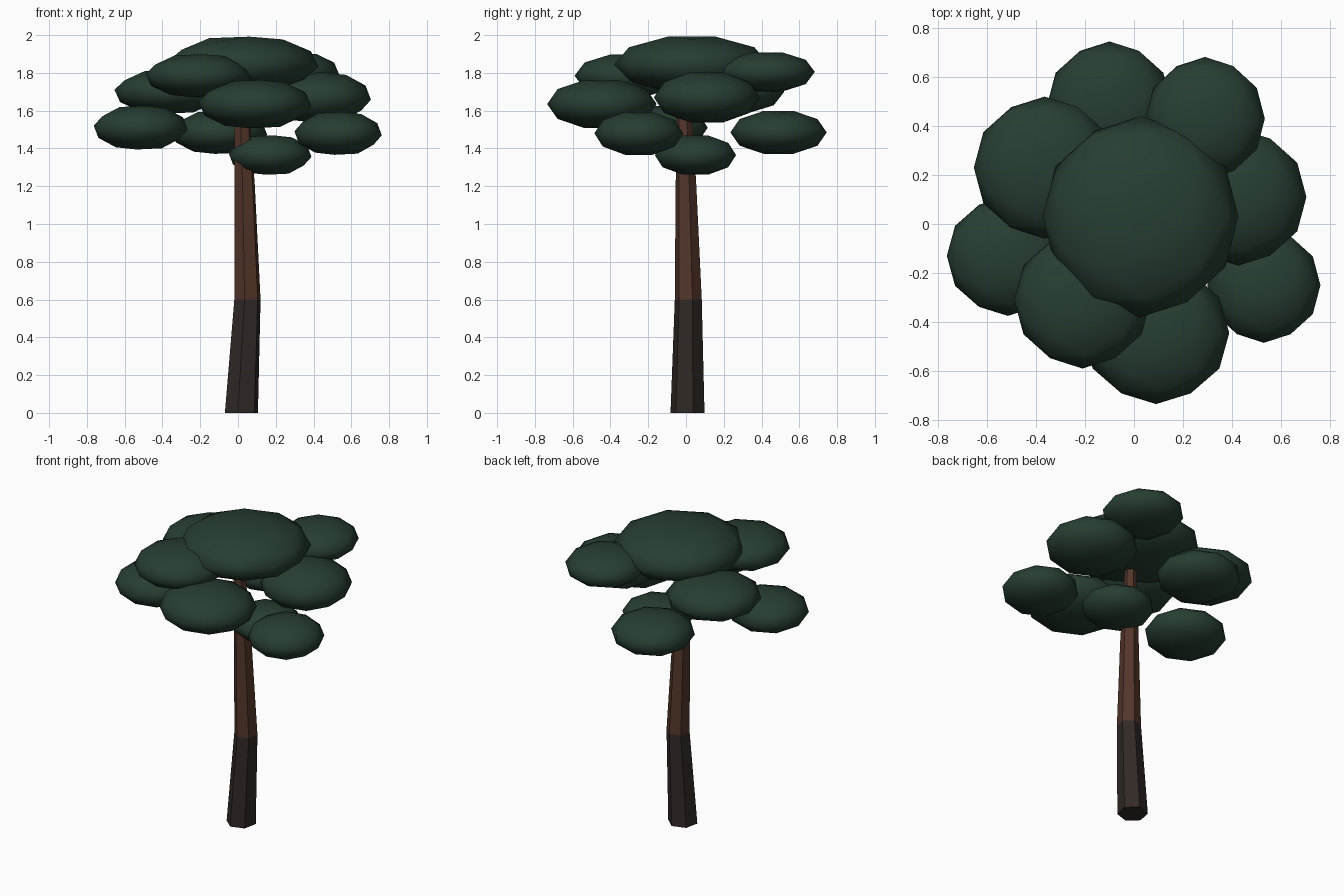
import bpy, bmesh, math
from mathutils import Matrix, Vector

if "Cube" in bpy.data.objects:
    bpy.data.objects.remove(bpy.data.objects["Cube"])


def material(name, rgb):
    m = bpy.data.materials.new(name)
    m.diffuse_color = (*rgb, 1)
    m.use_nodes = True
    m.node_tree.nodes["Principled BSDF"].inputs["Base Color"].default_value = m.diffuse_color
    return m


def finish(bm, name, mat):
    bmesh.ops.recalc_face_normals(bm, faces=bm.faces)
    me = bpy.data.meshes.new(name)
    bm.to_mesh(me)
    bm.free()
    me.materials.append(mat)
    ob = bpy.data.objects.new(name, me)
    bpy.context.collection.objects.link(ob)
    return ob


def tapered_stem(name, rings, mat, sides=6):
    """Loft of (x, y, z, radius) rings, capped at both ends."""
    bm = bmesh.new()
    loops = []
    for x, y, z, r in rings:
        loops.append([bm.verts.new((x + r * math.cos(a), y + r * math.sin(a), z))
                      for a in (math.tau * (i + 0.3) / sides for i in range(sides))])
    for low, high in zip(loops, loops[1:]):
        for i in range(sides):
            j = (i + 1) % sides
            bm.faces.new((low[i], low[j], high[j], high[i]))
    bm.faces.new(loops[0])
    bm.faces.new(loops[-1])
    return finish(bm, name, mat)


def leaf_clump(name, centre, size, mat):
    """Flattened low-poly ball with an edge, not a corner, at the top."""
    bm = bmesh.new()
    bmesh.ops.create_icosphere(bm, subdivisions=2, radius=1)
    bm.transform(Matrix.Translation(Vector(centre))
                 @ Matrix.Diagonal((*size, 1))
                 @ Matrix.Rotation(math.radians(31.72), 4, 'Y'))
    for f in bm.faces:
        f.smooth = True
    return finish(bm, name, mat)


dark_bark = material("dark_bark", (0.030, 0.022, 0.019))
red_bark = material("red_bark", (0.085, 0.036, 0.022))
needles = material("needles", (0.020, 0.048, 0.032))

# Trunk
tapered_stem("lower_trunk", [(0.018, 0.008, 0, 0.092), (0.050, 0.012, 0.6, 0.073)], dark_bark)
tapered_stem("upper_trunk", [(0.050, 0.012, 0.6, 0.073), (0.036, 0.0, 1.2, 0.056),
                             (0.015, -0.012, 1.75, 0.035)], red_bark)

# Foliage: centre, then half sizes
clumps = {
    "crown_top": ((0.027, 0.03, 1.845), (0.402, 0.41, 0.155)),
    "crown_back": ((-0.10, 0.49, 1.485), (0.255, 0.255, 0.12)),
    "crown_back_right": ((0.29, 0.43, 1.805), (0.245, 0.252, 0.11)),
    "crown_right": ((0.425, 0.11, 1.67), (0.28, 0.28, 0.14)),
    "crown_front_right": ((0.53, -0.25, 1.48), (0.232, 0.235, 0.12)),
    "crown_front": ((0.09, -0.445, 1.635), (0.30, 0.29, 0.135)),
    "crown_front_left": ((-0.21, -0.31, 1.785), (0.28, 0.28, 0.12)),
    "crown_left": ((-0.515, -0.13, 1.51), (0.25, 0.245, 0.122)),
    "crown_back_left": ((-0.365, 0.23, 1.70), (0.29, 0.29, 0.122)),
    "crown_low": ((0.17, 0.05, 1.365), (0.22, 0.215, 0.11)),
}
for name, (centre, size) in clumps.items():
    leaf_clump(name, centre, size, needles)
